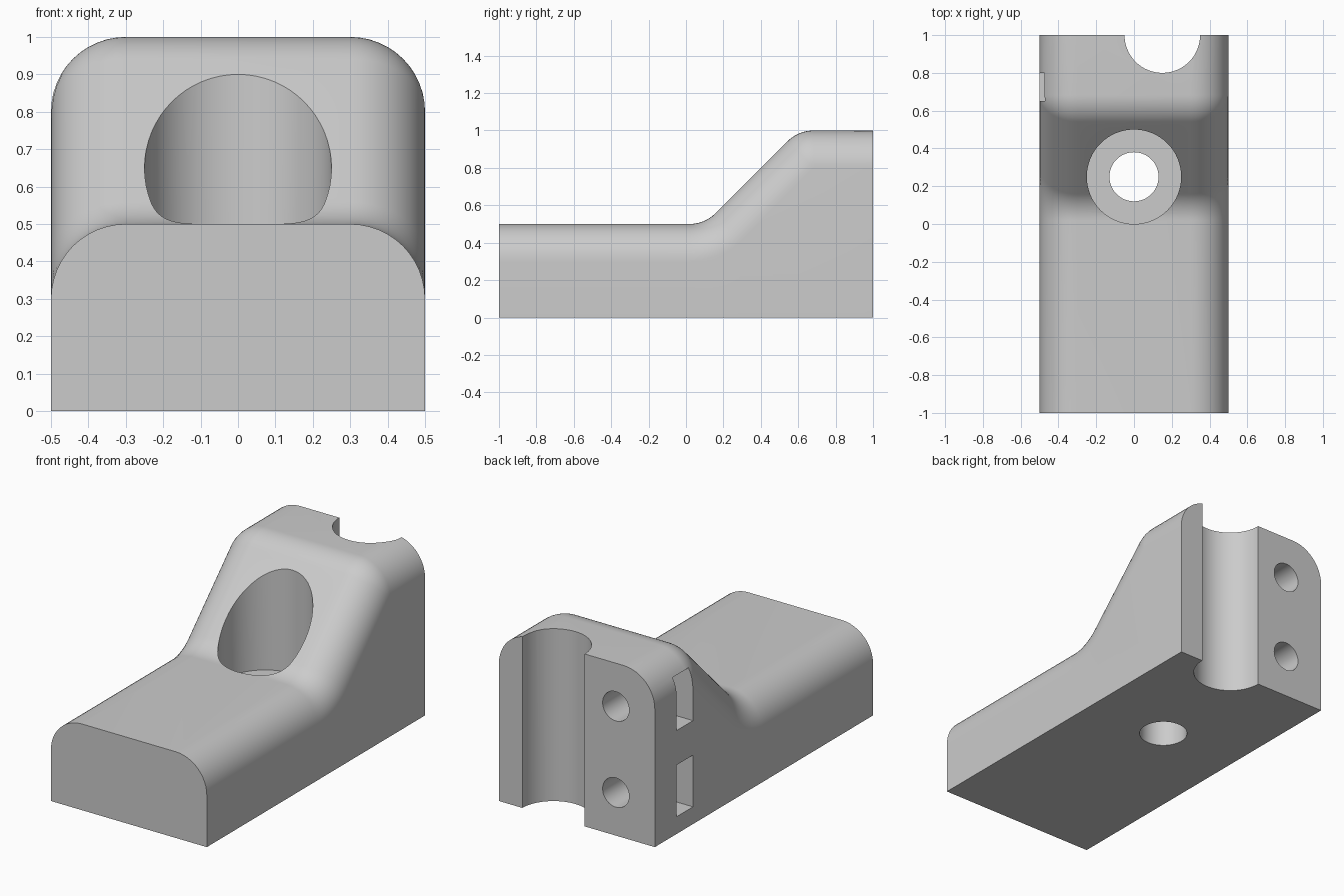
import bpy, bmesh, math
from mathutils import Matrix

if "Cube" in bpy.data.objects:
    bpy.data.objects.remove(bpy.data.objects["Cube"])

grey = bpy.data.materials.new("plain grey")
grey.diffuse_color = (0.6, 0.6, 0.6, 1)
grey.use_nodes = True
grey.node_tree.nodes["Principled BSDF"].inputs["Base Color"].default_value = grey.diffuse_color

R = 0.2          # radius of every fillet
ARC = 12         # segments per fillet
TAN = R * math.tan(math.pi / 8)


def spine():
    """Top profile as (y, z, normal angle from vertical), front to back."""
    pts = [(-1, 0.5, 0)]
    for i in range(ARC + 1):                 # concave foot of the slope
        a = math.pi / 4 * i / ARC
        pts.append((0.1 - TAN + R * math.sin(a), 0.5 + R - R * math.cos(a), a))
    for i in range(ARC + 1):                 # convex crest of the slope
        a = math.pi / 4 * (1 - i / ARC)
        pts.append((0.6 + TAN - R * math.sin(a), 1 - R + R * math.cos(a), a))
    pts.append((1, 1, 0))
    return pts


def section(y, z, a):
    """Cross-section with rounded shoulders, inset along the profile normal."""
    half = []
    for i in range(ARC + 1):
        t = math.pi / 2 * i / ARC
        d = R * (1 - math.cos(t))
        half.append((0.3 + R * math.sin(t), y + d * math.sin(a), z - d * math.cos(a)))
    half.append((0.5, half[-1][1], 0))
    return [(-x, v, w) for x, v, w in reversed(half)] + half


# Body: loft of rounded sections along the stepped profile
bm = bmesh.new()
rings = [[bm.verts.new(p) for p in section(*s)] for s in spine()]
n = len(rings[0])
for r0, r1 in zip(rings, rings[1:]):
    for i in range(n):
        j = (i + 1) % n
        bm.faces.new((r0[i], r0[j], r1[j], r1[i]))
bm.faces.new(rings[0])
bm.faces.new(rings[-1])
bmesh.ops.remove_doubles(bm, verts=bm.verts, dist=1e-5)
bmesh.ops.dissolve_degenerate(bm, edges=bm.edges, dist=1e-5)
bmesh.ops.recalc_face_normals(bm, faces=bm.faces)
# Flat sides and base become single faces
flat = [e for e in bm.edges if len(e.link_faces) == 2
        and (all(abs(f.normal.x) > 0.9999 for f in e.link_faces)
             or all(f.normal.z < -0.9999 for f in e.link_faces))]
bmesh.ops.dissolve_edges(bm, edges=flat, use_verts=False)
mesh = bpy.data.meshes.new("mounting_block")
bm.to_mesh(mesh)
bm.free()
block = bpy.data.objects.new("mounting_block", mesh)
bpy.context.collection.objects.link(block)
mesh.materials.append(grey)
bpy.context.view_layer.objects.active = block


def cut(name, build):
    """Subtract a shape made by build(bm) from the block."""
    b = bmesh.new()
    build(b)
    bmesh.ops.recalc_face_normals(b, faces=b.faces)
    me = bpy.data.meshes.new(name)
    b.to_mesh(me)
    b.free()
    me.materials.append(grey)
    tool = bpy.data.objects.new(name, me)
    bpy.context.collection.objects.link(tool)
    tool.hide_render = True
    mod = block.modifiers.new(name, 'BOOLEAN')
    mod.operation, mod.solver, mod.object = 'DIFFERENCE', 'EXACT', tool
    bpy.context.view_layer.objects.active = block
    bpy.ops.object.modifier_apply(modifier=name)
    bpy.data.objects.remove(tool)


def cylinder(name, centre, radius, depth, along_y=False):
    m = Matrix.Translation(centre)
    if along_y:
        m = m @ Matrix.Rotation(math.pi / 2, 4, 'X')
    cut(name, lambda b: bmesh.ops.create_cone(
        b, cap_ends=True, segments=64, radius1=radius, radius2=radius,
        depth=depth, matrix=m))


def box(name, centre, size):
    m = Matrix.Translation(centre) @ Matrix.Diagonal((*size, 1))
    cut(name, lambda b: bmesh.ops.create_cube(b, size=1, matrix=m))


# Counterbored vertical screw hole
cylinder("counterbore", (0, 0.25, 1.3), 0.25, 2)
cylinder("screw_hole", (0, 0.25, 0.2), 0.13, 1)
# Half-round rod groove in the back
cylinder("rod_groove", (0.15, 1, 0.5), 0.2, 2)
# Two clamp holes in the back, each crossed by a nut slot from the side
for z in (0.25, 0.75):
    cylinder("clamp_hole", (-0.25, 0.8, z), 0.085, 0.6, True)
    box("nut_slot", (-0.35, 0.725, z), (0.5, 0.15, 0.3))

# Smooth fillets and bores, sharp edges kept
for o in bpy.context.selected_objects:
    o.select_set(False)
block.select_set(True)
bpy.context.view_layer.objects.active = block
bpy.ops.object.shade_smooth_by_angle(angle=math.radians(30))
